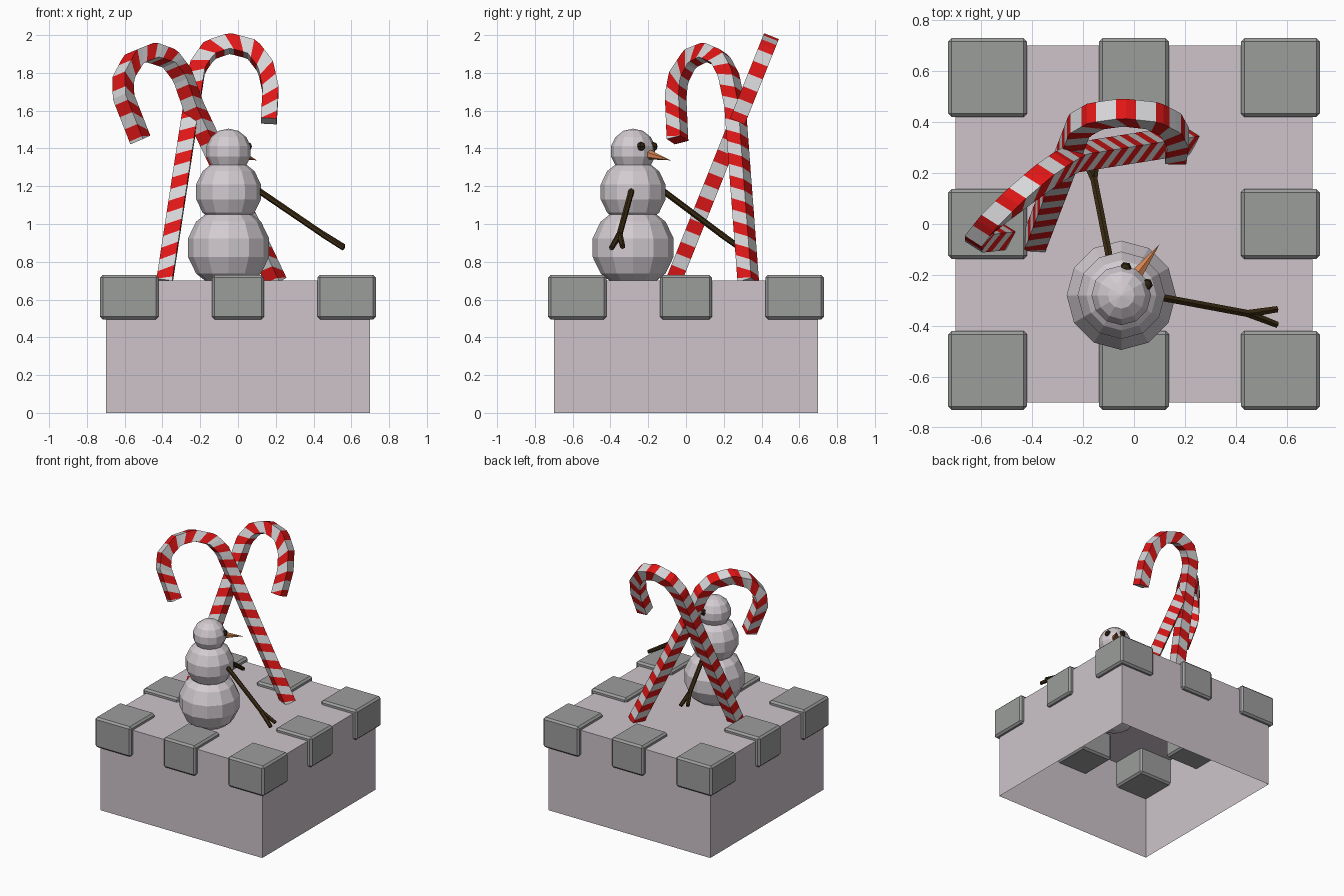
import bpy, bmesh, math
from mathutils import Vector, Matrix

if "Cube" in bpy.data.objects:
    bpy.data.objects.remove(bpy.data.objects["Cube"])


def mat(name, rgb):
    m = bpy.data.materials.new(name)
    m.diffuse_color = (*rgb, 1)
    m.use_nodes = True
    m.node_tree.nodes["Principled BSDF"].inputs["Base Color"].default_value = m.diffuse_color
    return m


STONE = mat("pale_stone", (0.61, 0.55, 0.59))
SNOW = mat("snow", (0.65, 0.60, 0.64))
GREY = mat("grey_block", (0.33, 0.34, 0.33))
WHITE = mat("candy_white", (0.68, 0.68, 0.70))
RED = mat("candy_red", (0.75, 0.008, 0.008))
WOOD = mat("dark_wood", (0.04, 0.022, 0.006))
COAL = mat("coal", (0.03, 0.018, 0.007))
ORANGE = mat("carrot_orange", (0.65, 0.22, 0.08))


def finish(bm, name, *mats):
    bmesh.ops.recalc_face_normals(bm, faces=bm.faces)
    me = bpy.data.meshes.new(name)
    bm.to_mesh(me)
    bm.free()
    for m in mats:
        me.materials.append(m)
    ob = bpy.data.objects.new(name, me)
    bpy.context.collection.objects.link(ob)
    return ob


def box(lo, hi):
    lo, hi = Vector(lo), Vector(hi)
    bm = bmesh.new()
    bmesh.ops.create_cube(bm, size=1, matrix=Matrix.Translation((lo + hi) / 2)
                          @ Matrix.Diagonal((*(hi - lo), 1)))
    return bm


def ball(name, center, radius, material, seg=12, rings=7, turn=0):
    bm = bmesh.new()
    bmesh.ops.create_uvsphere(bm, u_segments=seg, v_segments=rings, radius=radius,
                              matrix=Matrix.Translation(center) @ Matrix.Rotation(turn, 4, 'Z'))
    return finish(bm, name, material)


def stick(bm, a, b, r1, r2, sides=6):
    a, b = Vector(a), Vector(b)
    d = b - a
    bmesh.ops.create_cone(bm, cap_ends=True, segments=sides, radius1=r1, radius2=r2,
                          depth=d.length, matrix=Matrix.Translation((a + b) / 2)
                          @ d.to_track_quat('Z', 'Y').to_matrix().to_4x4())


# Hollow base, open underneath
bm = box((-0.7, -0.7, 0), (0.7, 0.7, 0.7))
bm.normal_update()
bmesh.ops.delete(bm, geom=[f for f in bm.faces if f.normal.z < -0.5], context='FACES')
finish(bm, "base", STONE)

# Chamfered blocks around the rim
spans = {-1: (-0.73, -0.42), 0: (-0.138, 0.138), 1: (0.42, 0.73)}
for i in spans:
    for j in spans:
        if i or j:
            (x0, x1), (y0, y1) = spans[i], spans[j]
            bm = box((x0, y0, 0.495), (x1, y1, 0.73))
            bmesh.ops.bevel(bm, geom=bm.edges[:], offset=0.014, segments=1, affect='EDGES')
            finish(bm, "rim_block", GREY)

# Stacked snowballs
CX, CY = -0.05, -0.28
ball("lower_snowball", (CX, CY, 0.875), 0.22, SNOW)
ball("middle_snowball", (CX, CY, 1.17), 0.176, SNOW)
ball("head_snowball", (CX, CY, 1.385), 0.12, SNOW)

# Coal eyes and carrot nose, looking towards the back right corner
for deg in (23, 81):
    a = math.radians(deg)
    ball("eye", (CX + 0.108 * math.cos(a), CY + 0.108 * math.sin(a), 1.41),
         0.025, COAL, 6, 4, a)
bm = bmesh.new()
stick(bm, (0.005, -0.205, 1.37), (0.10, -0.08, 1.337), 0.028, 0.0, 6)
finish(bm, "nose", ORANGE)

# Twig arms with forked ends
for name, shoulder, wrist, tips in (
    ("right_arm", (0.09, -0.285, 1.19), (0.45, -0.352, 0.945),
     ((0.56, -0.335, 0.88), (0.56, -0.395, 0.872))),
    ("left_arm", (-0.095, -0.14, 1.19), (-0.158, 0.18, 0.95),
     ((-0.20, 0.265, 0.89), (-0.145, 0.275, 0.88))),
):
    bm = bmesh.new()
    stick(bm, shoulder, wrist, 0.016, 0.016)
    for tip in tips:
        stick(bm, wrist, tip, 0.017, 0.014)
    finish(bm, name, WOOD)


def cane(name, pts, half=0.042, band=0.067):
    """Square striped bar swept along a flat path; stripes slant on the broad faces."""
    pts = [Vector(p) for p in pts]
    normal = (pts[1] - pts[0]).cross(pts[4] - pts[1]).normalized()
    dirs = [(b - a).normalized() for a, b in zip(pts, pts[1:])]
    side = []
    for i in range(len(pts)):
        a, b = dirs[max(i - 1, 0)], dirs[min(i, len(dirs) - 1)]
        t = (a + b).normalized()
        side.append(normal.cross(t) / t.dot(a))
    dist = [0.0]
    for a, b in zip(pts, pts[1:]):
        dist.append(dist[-1] + (b - a).length)
    total = dist[-1]

    def corner(s, u, v):
        s = min(max(s, 0.0), total)
        i = max(k for k in range(len(dirs)) if dist[k] <= s)
        f = (s - dist[i]) / (dist[i + 1] - dist[i])
        return (pts[i].lerp(pts[i + 1], f) + side[i].lerp(side[i + 1], f) * u * half
                + normal * v * half)

    bm = bmesh.new()
    slant = 0.025
    corners = ((1, 1), (-1, 1), (-1, -1), (1, -1))
    rows = []
    n = 2 * (int(total / band) + 2)
    for j in range(-2, n):
        rows.append([bm.verts.new(corner(j * band / 2 + slant * u, u, v)) for u, v in corners])
    for j, (r0, r1) in enumerate(zip(rows, rows[1:])):
        for k in range(4):
            f = bm.faces.new((r0[k], r0[k - 1], r1[k - 1], r1[k]))
            f.material_index = (j // 2) % 2
    bmesh.ops.remove_doubles(bm, verts=bm.verts, dist=1e-4)
    # Flat caps on both ends
    bmesh.ops.holes_fill(bm, edges=[e for e in bm.edges if e.is_boundary], sides=0)
    finish(bm, name, WHITE, RED)


# Two crossed canes; the first leans back in one plane
front_path = [(-0.39, 0.69), (-0.215, 1.83), (-0.152, 1.92), (-0.045, 1.957),
              (0.075, 1.925), (0.145, 1.835), (0.173, 1.71), (0.163, 1.545)]
cane("leaning_cane", [(x, -0.065 + 0.4 * (z - 0.7), z) for x, z in front_path])
cane("crossing_cane", [(0.205, 0.33, 0.69), (-0.235, 0.26, 1.62), (-0.295, 0.225, 1.79),
                       (-0.36, 0.18, 1.875), (-0.46, 0.10, 1.91), (-0.55, 0.02, 1.875),
                       (-0.607, -0.04, 1.775), (-0.607, -0.055, 1.675),
                       (-0.517, -0.045, 1.445)])
